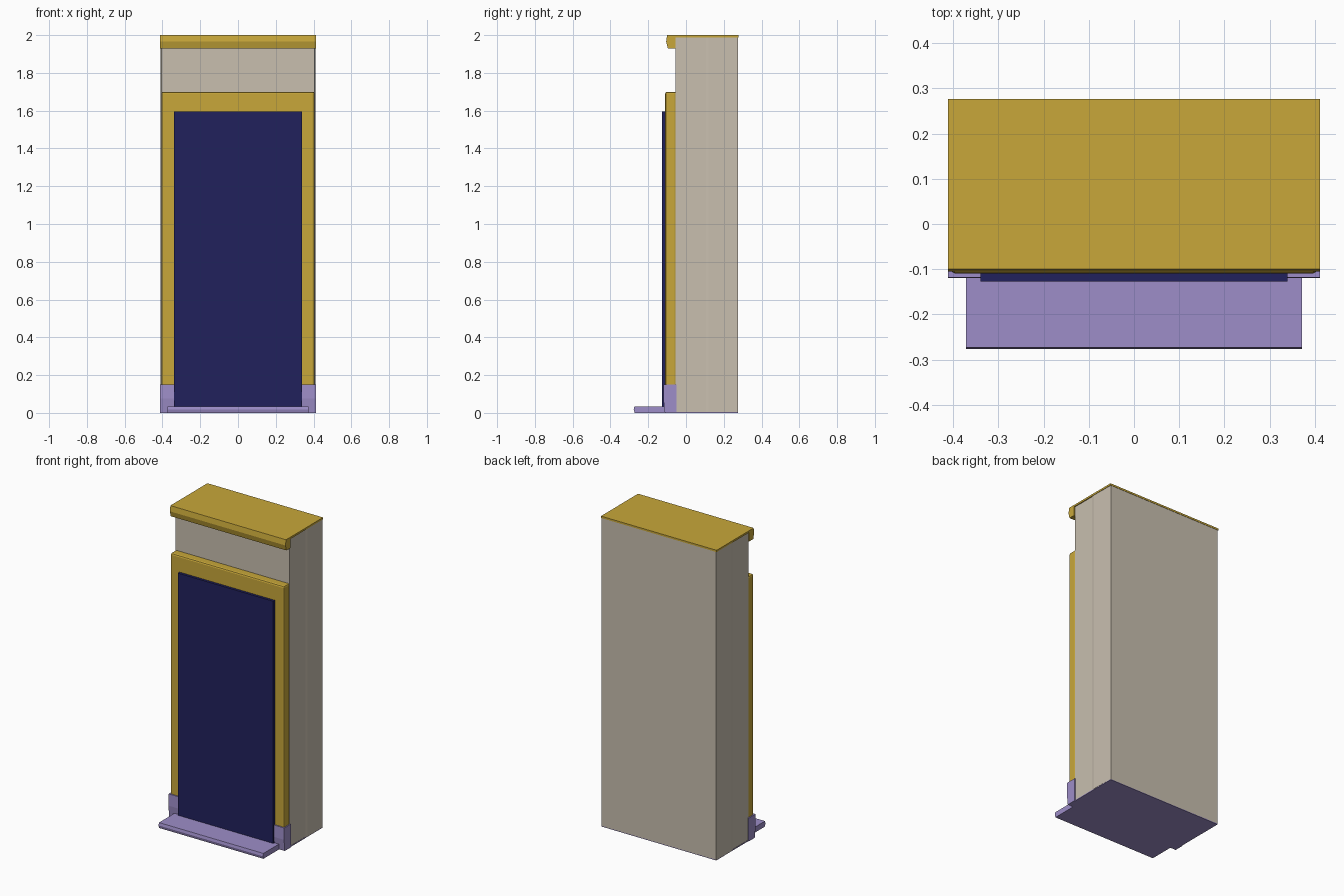
import bpy
import bmesh

old = bpy.data.objects.get("Cube")
if old:
    bpy.data.objects.remove(old, do_unlink=True)


def material(name, rgb):
    mat = bpy.data.materials.new(name)
    mat.use_nodes = True
    mat.diffuse_color = (*rgb, 1)
    mat.node_tree.nodes["Principled BSDF"].inputs["Base Color"].default_value = (*rgb, 1)
    return mat


BEIGE = material("warm beige", (0.58, 0.52, 0.43))
GOLD = material("mustard gold", (0.58, 0.39, 0.042))
LILAC = material("lilac", (0.34, 0.27, 0.58))
NAVY = material("navy", (0.015, 0.015, 0.107))


def extrude(name, mat, profile, axis, start, end, bevel=0):
    """Extrude a closed profile: (y, z) along x, or (x, y) along z."""
    def place(p, d):
        return (d, *p) if axis == "x" else (*p, d)
    bm = bmesh.new()
    face = bm.faces.new([bm.verts.new(place(p, start)) for p in profile])
    geom = bmesh.ops.extrude_face_region(bm, geom=[face])["geom"]
    shift = place((0, 0), end - start)
    bmesh.ops.translate(bm, vec=shift, verts=[v for v in geom if isinstance(v, bmesh.types.BMVert)])
    bmesh.ops.recalc_face_normals(bm, faces=bm.faces)
    mesh = bpy.data.meshes.new(name)
    bm.to_mesh(mesh)
    bm.free()
    mesh.materials.append(mat)
    obj = bpy.data.objects.new(name, mesh)
    bpy.context.collection.objects.link(obj)
    if bevel:
        mod = obj.modifiers.new("soft edge", "BEVEL")
        mod.width = bevel
        mod.segments = 2
    return obj


def box(name, mat, half_x, y, z, bevel=0):
    return extrude(name, mat, [(y[0], z[0]), (y[1], z[0]), (y[1], z[1]), (y[0], z[1])],
                   "x", -half_x, half_x, bevel)


# Cabinet body with a faint vertical crease on each side
half = [(0.406, -0.055), (0.406, 0.105), (0.41, 0.12), (0.408, 0.275)]
extrude("cabinet_body", BEIGE, half + [(-x, y) for x, y in reversed(half)], "z", 0.004, 1.988)

# Top cap with a downturned front lip
extrude("top_cap", GOLD, [(0.277, 1.988), (0.277, 2), (-0.1, 2), (-0.105, 1.965),
                          (-0.096, 1.93), (-0.055, 1.93), (-0.055, 1.988)], "x", -0.412, 0.412)

# Front frame and the dark panel mounted on it
box("front_frame", GOLD, 0.405, (-0.11, -0.05), (0.01, 1.7), 0.01)
box("front_panel", NAVY, 0.34, (-0.127, -0.105), (0.002, 1.595))

# Base: underside sheet, raised foot and projecting step
box("base_sheet", LILAC, 0.408, (-0.06, 0.275), (0, 0.006))
extrude("base_foot", LILAC, [(-0.05, 0), (-0.05, 0.15), (-0.118, 0.15), (-0.12, 0.075),
                             (-0.112, 0)], "x", -0.412, 0.412)
extrude("base_step", LILAC, [(-0.1, 0), (-0.1, 0.035), (-0.273, 0.035), (-0.277, 0.018),
                             (-0.272, 0)], "x", -0.372, 0.372)
